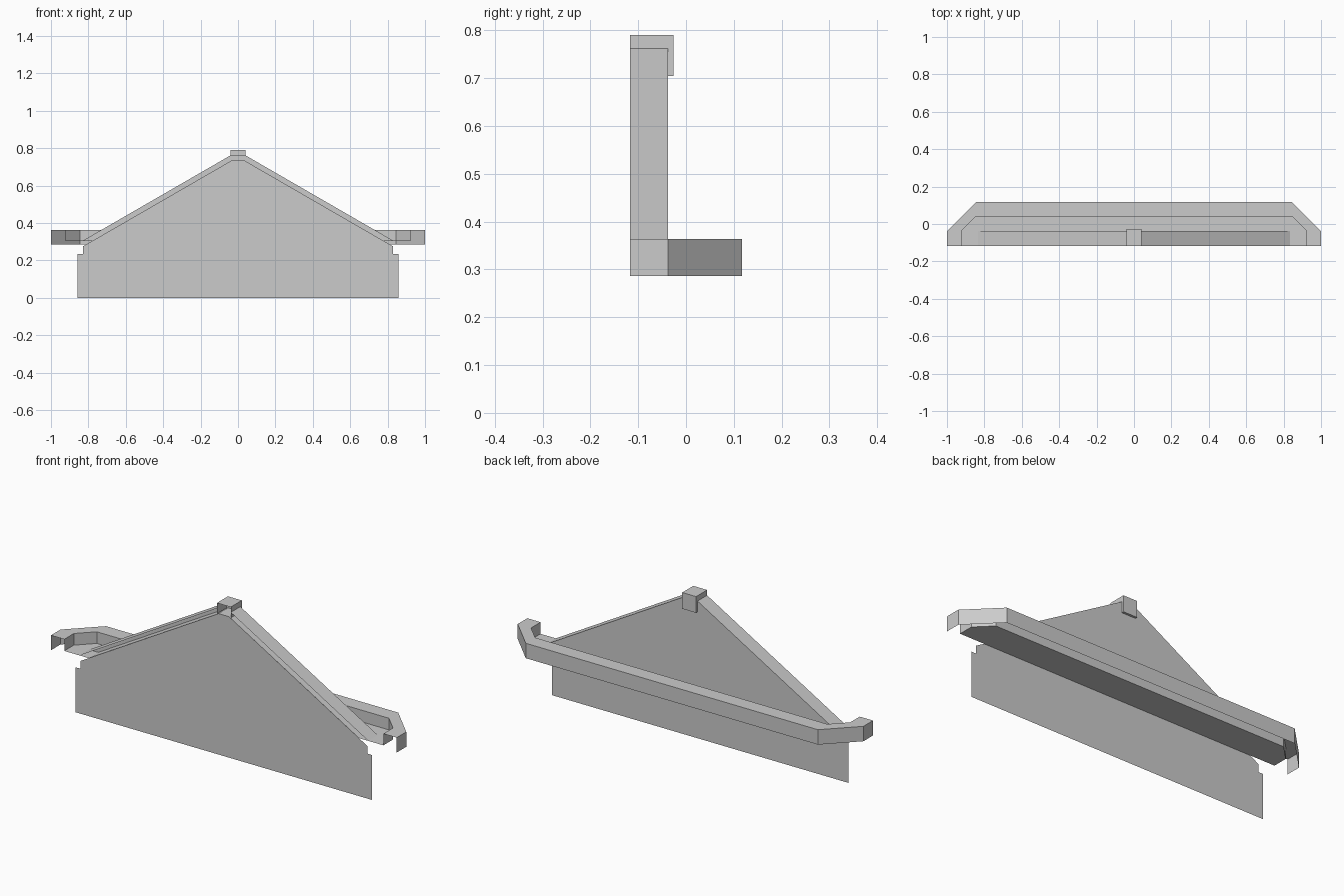
import bpy
import bmesh

if "Cube" in bpy.data.objects:
    bpy.data.objects.remove(bpy.data.objects["Cube"])

grey = bpy.data.materials.new("plain grey")
grey.use_nodes = True
COLOUR = (0.6, 0.6, 0.6, 1)
grey.diffuse_color = COLOUR
grey.node_tree.nodes["Principled BSDF"].inputs["Base Color"].default_value = COLOUR

FRONT, BACK = -0.117, -0.038
FLOOR = 0.303


def finish(name, bm):
    mesh = bpy.data.meshes.new(name)
    bm.to_mesh(mesh)
    bm.free()
    mesh.materials.append(grey)
    obj = bpy.data.objects.new(name, mesh)
    bpy.context.collection.objects.link(obj)
    return obj


def sheet(name, points):
    """One flat face from an outline."""
    bm = bmesh.new()
    bm.faces.new([bm.verts.new(p) for p in points])
    return finish(name, bm)


def loft(name, rows):
    """Join successive rows of points with quads."""
    bm = bmesh.new()
    rows = [[bm.verts.new(p) for p in row] for row in rows]
    for a, b in zip(rows, rows[1:]):
        for j in range(len(a) - 1):
            bm.faces.new((a[j], a[j + 1], b[j + 1], b[j]))
    return finish(name, bm)


def mirrored(half):
    """Complete a right-hand half outline, given from the middle outwards."""
    return [(-x, z) for x, z in reversed(half)] + half


def open_box(name, low, high, drop):
    """Box without the faces whose normals are listed in drop."""
    bm = bmesh.new()
    bmesh.ops.create_cube(bm, size=1)
    gone = [f for f in bm.faces if tuple(round(c) for c in f.normal) in drop]
    bmesh.ops.delete(bm, geom=gone, context='FACES')
    for v in bm.verts:
        v.co = [low[i] if v.co[i] < 0 else high[i] for i in range(3)]
    return finish(name, bm)


# Thin front wall, stepped at the lower corners
ledge = [(0.03, 0.737), (0.83, 0.275)]
front = mirrored(ledge + [(0.83, 0.235), (0.857, 0.235), (0.857, 0)])
sheet("front_wall", [(x, FRONT, z) for x, z in reversed(front)])

# Gable back, closing the space behind the rake trim
slope = [(0.04, 0.762), (0.835, FLOOR)]
sheet("gable_back", [(x, BACK, z) for x, z in mirrored(slope)])

# Rake trim: ledge on top of the front wall, roof sheets above it
rake_ledge = [(0.03, 0.737), (0.782, FLOOR)]
runs = {"rake_ledge": mirrored(rake_ledge),
        "left_roof_sheet": slope,
        "right_roof_sheet": [(-x, z) for x, z in reversed(slope)]}
for name, run in runs.items():
    loft(name, [[(x, y, z) for x, z in run] for y in (FRONT, BACK)])


# Stepped eave moulding wrapping round the back, open at ends and underneath
def eave_row(inset, z):
    half = [(1 - inset, FRONT), (1 - inset, BACK), (0.845, 0.117 - inset)]
    path = half + [(-x, y) for x, y in reversed(half)]
    return [(x, y, z) for x, y in path]


section = [(0, 0.286), (0, 0.364), (0.077, 0.364), (0.077, FLOOR)]
loft("eave_moulding", [eave_row(d, z) for d, z in section])
sheet("eave_floor", eave_row(0.077, FLOOR))

# Ridge cap with an open front, and its hook behind the gable
open_box("ridge_cap", (-0.04, FRONT, 0.733), (0.04, BACK, 0.79),
         {(0, -1, 0), (0, 1, 0), (0, 0, -1)})
open_box("ridge_hook", (-0.04, BACK, 0.705), (0.04, -0.026, 0.79), {(0, -1, 0)})
